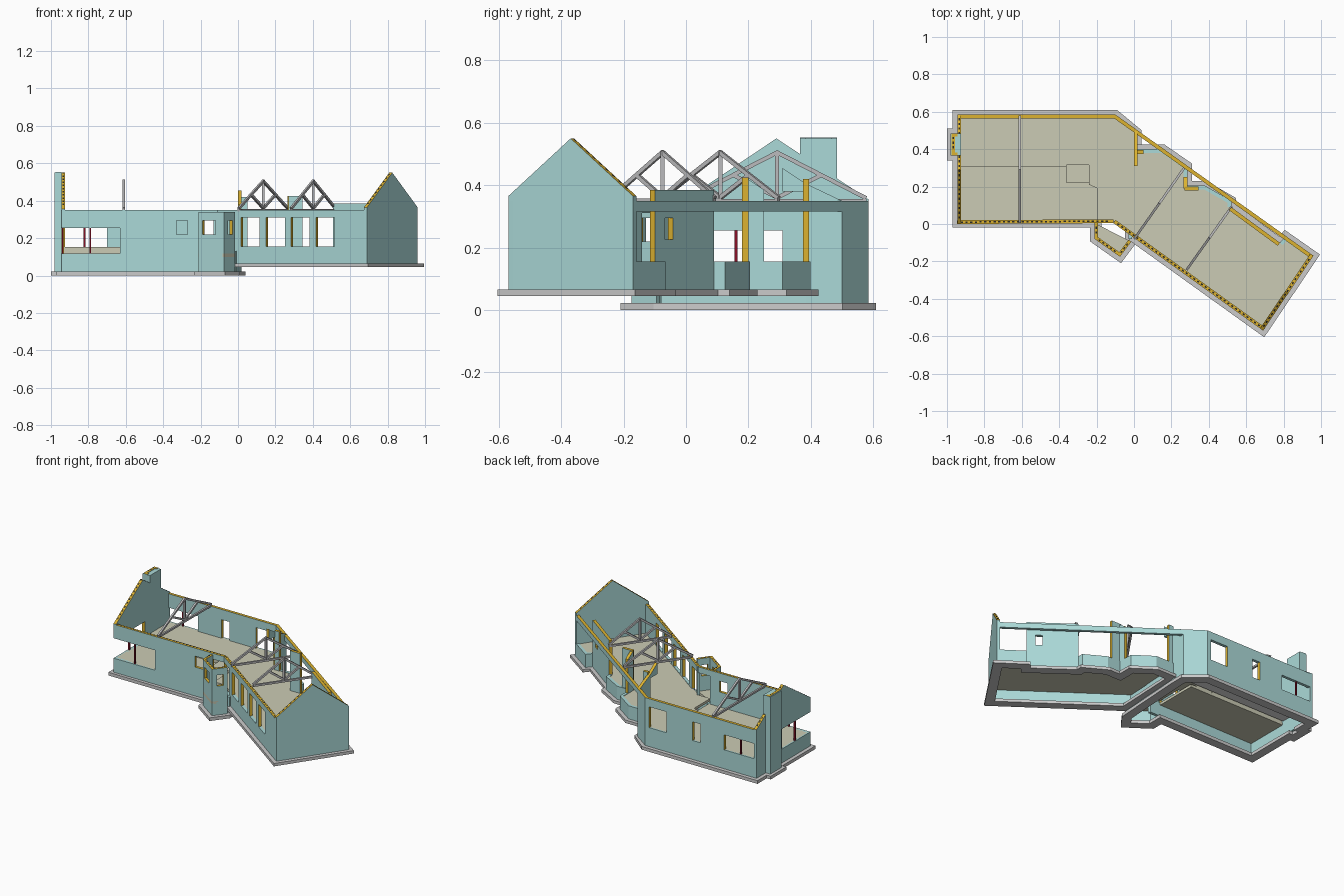
import bpy, bmesh, math
from mathutils import Vector

cube = bpy.data.objects.get("Cube")
if cube:
    bpy.data.objects.remove(cube, do_unlink=True)


def material(name, r, g, b):
    m = bpy.data.materials.new(name)
    m.use_nodes = True
    m.diffuse_color = (r, g, b, 1)
    m.node_tree.nodes["Principled BSDF"].inputs["Base Color"].default_value = (r, g, b, 1)
    return m


TEAL = material("pale teal wall", .41, .70, .69)
YELLOW = material("yellow insulation", .72, .45, .03)
DARK = material("dark cavity", .02, .02, .02)
BEIGE = material("beige floor", .60, .60, .46)
GREY = material("grey concrete", .60, .60, .60)
STEEL = material("truss grey", .50, .50, .51)
RED = material("dark red post", .25, .005, .02)
PALE = material("pale slab", .88, .88, .88)


def finish(name, bm, *mats):
    mesh = bpy.data.meshes.new(name)
    bm.to_mesh(mesh)
    bm.free()
    for m in mats:
        mesh.materials.append(m)
    ob = bpy.data.objects.new(name, mesh)
    bpy.context.collection.objects.link(ob)
    return ob


def prism(name, pts, z0, z1, mat):
    """Vertical prism over a plan outline."""
    bm = bmesh.new()
    face = bm.faces.new([bm.verts.new((x, y, z0)) for x, y in pts])
    ext = bmesh.ops.extrude_face_region(bm, geom=[face])["geom"]
    bmesh.ops.translate(bm, vec=(0, 0, z1 - z0),
                        verts=[v for v in ext if isinstance(v, bmesh.types.BMVert)])
    bmesh.ops.recalc_face_normals(bm, faces=bm.faces[:])
    return finish(name, bm, mat)


def rect(x0, y0, x1, y1):
    return [(x0, y0), (x1, y0), (x1, y1), (x0, y1)]


def wall(name, p, q, z0, z1, holes=(), slope=(), t=.02, ends=False, dashes=False):
    """Wall from p to q, thickened to the left; holes are (from, to, bottom, top)
    and slope is (position, height), both along the wall's longer plan axis."""
    p, q = Vector((*p, 0)), Vector((*q, 0))
    length, d = (q - p).length, (q - p).normalized()
    n = Vector((-d.y, d.x, 0))
    i = 0 if abs(d.x) >= abs(d.y) else 1
    frac = lambda c: (c - p[i]) / (q[i] - p[i])
    holes = [(*sorted((frac(a), frac(b))), lo, hi) for a, b, lo, hi in holes]
    line = sorted((frac(c), z) for c, z in slope) or [(0, z1), (1, z1)]

    def top(f):
        for (a, za), (b, zb) in zip(line, line[1:]):
            if f <= b + 1e-6:
                return za + (zb - za) * (f - a) / (b - a)
        return line[-1][1]

    cuts = sorted({0, 1} | {round(h[k], 5) for h in holes for k in (0, 1)}
                  | {round(a, 5) for a, _ in line})
    levels = sorted({z0, z1} | {h[k] for h in holes for k in (2, 3)})
    bm = bmesh.new()
    grid = {(f, z): bm.verts.new(p + d * length * f + Vector((0, 0, top(f) if z == z1 else z)))
            for f in cuts for z in levels}
    for a, b in zip(cuts, cuts[1:]):
        for lo, hi in zip(levels, levels[1:]):
            f, z = (a + b) / 2, (lo + hi) / 2
            if not any(h[0] < f < h[1] and h[2] < z < h[3] for h in holes):
                bm.faces.new([grid[a, lo], grid[b, lo], grid[b, hi], grid[a, hi]])
    bmesh.ops.delete(bm, geom=[v for v in bm.verts if not v.link_faces], context='VERTS')
    ext = bmesh.ops.extrude_face_region(bm, geom=bm.faces[:])["geom"]
    bmesh.ops.translate(bm, vec=n * t, verts=[v for v in ext if isinstance(v, bmesh.types.BMVert)])
    bmesh.ops.recalc_face_normals(bm, faces=bm.faces[:])
    # Cut tops and jambs expose the insulation
    for face in bm.faces:
        c = face.calc_center_median()
        inside = .001 < (c - p).dot(d) < length - .001
        if face.normal.z > .3 and c.z > .2:
            face.material_index = 1
        elif abs(face.normal.dot(d)) > .9 and c.z > .157 and (ends or inside):
            face.material_index = 1
    # Dark cavity marks along the top
    if dashes:
        for k in range(1, int(length / .025)):
            quad = []
            for ds, w in ((-.006, .3), (.006, .3), (.006, .7), (-.006, .7)):
                s = k * .025 + ds
                quad.append(bm.verts.new(p + d * s + n * t * w + Vector((0, 0, top(s / length) + .002))))
            bm.faces.new(quad).material_index = 2
    return finish(name, bm, TEAL, YELLOW, DARK)


def ring(name, pts, out, inn, z0, z1):
    """Mitred strip footing around a counter-clockwise outline."""
    pts = [Vector(v) for v in pts]
    bm = bmesh.new()
    rows = []
    for k, v in enumerate(pts):
        a, b = (v - pts[k - 1]).normalized(), (pts[(k + 1) % len(pts)] - v).normalized()
        na, nb = Vector((-a.y, a.x)), Vector((-b.y, b.x))
        m = (na + nb) / max(1 + na.dot(nb), .3)
        rows.append([bm.verts.new((*(v + m * o), z))
                     for o, z in ((-out, z0), (-out, z1), (inn, z1), (inn, z0))])
    for a, b in zip(rows, rows[1:] + rows[:1]):
        for k in range(4):
            j = (k + 1) % 4
            bm.faces.new((a[k], b[k], b[j], a[j]))
    bmesh.ops.recalc_face_normals(bm, faces=bm.faces[:])
    return finish(name, bm, GREY)


def truss(name, p, q, eave=.36, peak=.505, w=.013):
    """King-post roof truss between two eave points."""
    bm = bmesh.new()
    at = lambda f, z: Vector((p[0] + (q[0] - p[0]) * f, p[1] + (q[1] - p[1]) * f, z))
    mid = (eave + peak) / 2
    bars = [((0, eave), (.5, peak)), ((1, eave), (.5, peak)), ((0, eave - .01), (1, eave - .01)),
            ((.5, eave), (.5, peak)), ((.5, eave), (.25, mid)), ((.5, eave), (.75, mid))]
    for a, b in bars:
        a, b = at(*a), at(*b)
        made = bmesh.ops.create_cube(bm, size=1)["verts"]
        bmesh.ops.scale(bm, vec=(w, w, (b - a).length + w / 2), verts=made)
        bmesh.ops.rotate(bm, matrix=(b - a).to_track_quat('Z', 'Y').to_matrix(), verts=made)
        bmesh.ops.translate(bm, vec=(a + b) / 2, verts=made)
    return finish(name, bm, STEEL)


LOW, HIGH, EAVE = .022, .065, .35
BEND_F, BEND_B = (-.11, .005), (-.1, .585)
SE, NE = (.69, -.57), (.96, -.17)
BAYS = [NE, (.81, -.065), (.78, -.1), (.52, .09), (.52, .125), (.38, .205),
        (.285, .205), (.285, .31), (.155, .4), (.02, .4)]
PORCH = [(-.21, .005), (-.21, -.08), (-.075, -.175), (-.015, -.095)]
STACK = [(-.945, .485), (-.975, .485), (-.975, .365), (-.945, .365)]

# Footings
ring("lower_footing", [(-.945, .005)] + PORCH + [(.015, .4), (.015, .49), BEND_B, (-.945, .585)] + STACK,
     .025, .035, 0, LOW)
ring("upper_footing", [(0, -.075), SE] + BAYS, .025, .035, .045, HIGH)
wall("cross_foundation", (-.01, -.08), (.02, .42), LOW, .13)

# Floors
prism("upper_floor", [(-.93, .575), (-.93, .315), (-.24, .315), (-.24, .21), (-.195, .19), (-.195, .015),
                      (-.11, .015), (.69, -.555), (.945, -.17)] + [(x - .006, y - .008) for x, y in BAYS[1:]]
      + [(.01, .49), (-.1, .575)], .135, .152, BEIGE)
prism("lower_floor", rect(-.935, .01, -.19, .32), .1, .118, BEIGE)
prism("floor_step", rect(-.36, .22, -.24, .315), .118, .135, BEIGE)
prism("floor_step_edge", rect(-.93, .308, -.36, .316), .118, .152, BEIGE)
prism("porch_floor", PORCH, .1, .118, BEIGE)
prism("slab_underside", rect(-.925, .325, -.09, .56), .125, .134, PALE)

# West wing walls
wall("front_wall", (-.945, 0), BEND_F, LOW, EAVE, dashes=True,
     holes=[(-.945, -.63, .118, .255), (-.33, -.27, .22, .295), (-.2, -.11, .118, .31)])
wall("back_wall", BEND_B, (-.945, .585), LOW, EAVE,
     holes=[(-.26, -.13, .152, .295), (-.52, -.46, .152, .28), (-.93, -.7, .152, .255)])
wall("west_gable", (-.945, .585), (-.945, 0), LOW, .355, dashes=True,
     holes=[(.31, 0, .118, .255)], slope=[(.585, .355), (.29, .55), (0, .355)])
wall("back_corner_wall", (.02, .5), BEND_B, LOW, EAVE)
prism("chimney", rect(-.98, .365, -.925, .485), LOW, .55, TEAL)
for k, (a, b) in enumerate(zip(STACK, STACK[1:])):
    wall(f"chimney_rim_{k}", a, b, .5, .553, dashes=True, t=.018)

# Angled wing walls
wall("angled_front_wall", BEND_F, SE, HIGH, EAVE, dashes=True,
     holes=[(-.109, -.03, .118, .31)] + [(x, x + .1, .155, .31) for x in (.015, .15, .283, .417)])
wall("east_gable", SE, NE, HIGH, .365, dashes=True, slope=[(-.57, .365), (-.37, .55), (-.17, .365)])
wall("eaves_beam", NE, (.02, .5), .315, EAVE)

# Stepped garden side: low sills with taller wall pieces
for k, (a, b) in enumerate(zip(BAYS, BAYS[1:])):
    wall(f"bay_sill_{k}", a, b, HIGH, .155)
wall("inner_angled_wall", (.78, -.1), (.52, .09), .15, .385, ends=True, holes=[(.7, .735, .225, .295)])
wall("north_return", (.02, .385), (.02, .5), LOW, .4, ends=True, slope=[(.385, .405), (.5, .35)])
wall("north_return_head", (.02, .31), (.02, .385), .38, .44, ends=True, slope=[(.31, .455), (.385, .405)])
wall("north_stub", (.05, .395), (.015, .395), .15, .42, ends=True)
wall("middle_return", (.285, .19), (.285, .25), .15, .4, ends=True, slope=[(.19, .425), (.25, .385)])
wall("middle_stub", (.345, .2), (.27, .2), .15, .425, ends=True)

# Porch walls
porch_holes = [[], [(-.19, -.12, .22, .295)], [(-.148, -.115, .22, .295)]]
for k, (a, b) in enumerate(zip(PORCH, PORCH[1:])):
    wall(f"porch_wall_{k}", a, b, LOW, .34, holes=porch_holes[k], dashes=True, t=.018)

# Window posts
for name, x, y in (("back_post", -.82, .575), ("front_post", -.79, .01), ("west_post", -.937, .16)):
    prism(name, rect(x - .005, y - .005, x + .005, y + .005), .118, .256, RED)

# Roof trusses
truss("west_truss", (-.61, .01), (-.61, .575))
truss("middle_truss", (.005, -.075), (.265, .295))
truss("east_truss", (.285, -.24), (.52, .09))
